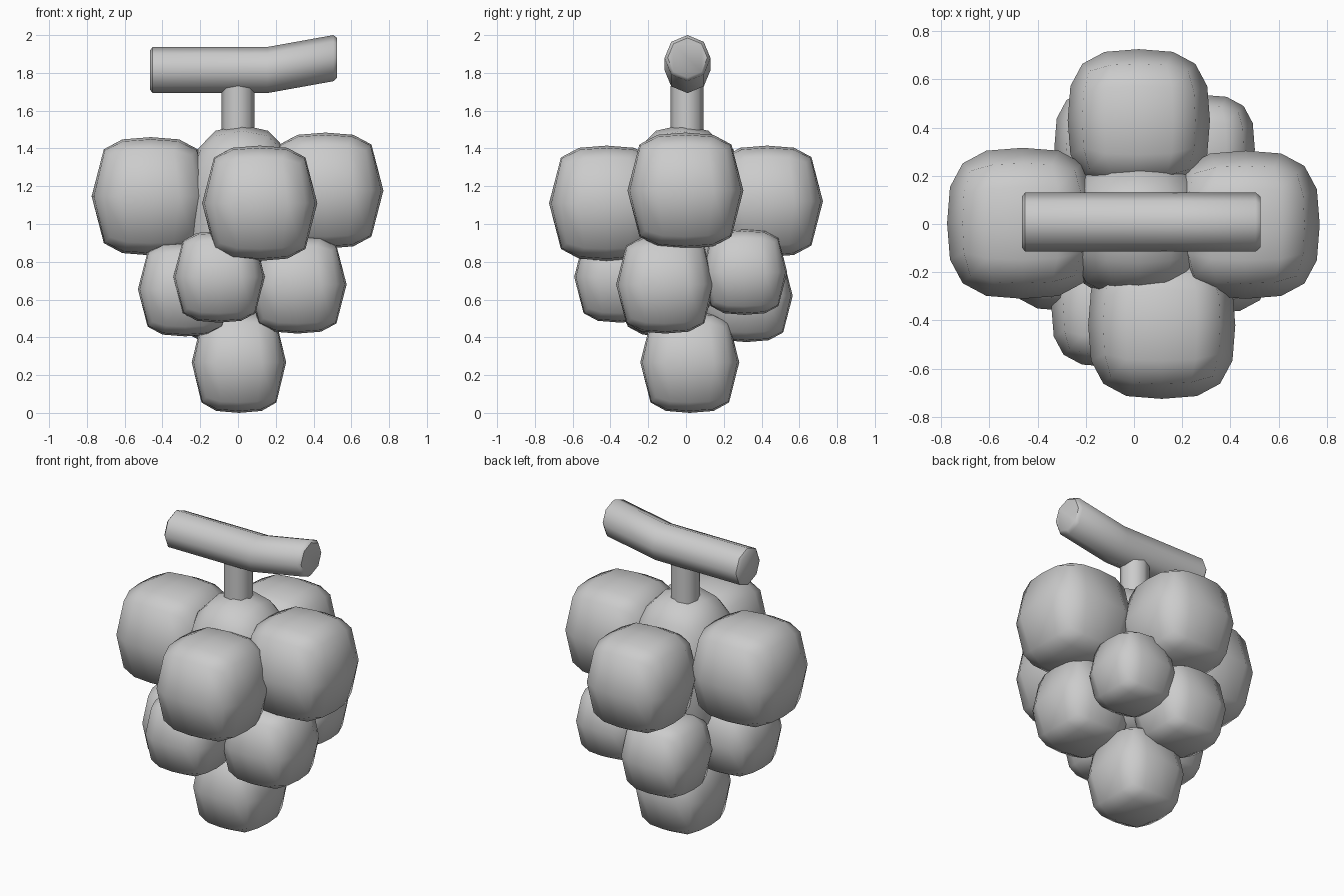
import bpy, bmesh, math
from mathutils import Vector

if "Cube" in bpy.data.objects:
    bpy.data.objects.remove(bpy.data.objects["Cube"])


def finish(bm, name, angle=None):
    bmesh.ops.recalc_face_normals(bm, faces=bm.faces)
    me = bpy.data.meshes.new(name)
    bm.to_mesh(me)
    bm.free()
    ob = bpy.data.objects.new(name, me)
    bpy.context.collection.objects.link(ob)
    if angle is None:
        for p in me.polygons:
            p.use_smooth = True
    else:
        bpy.ops.object.select_all(action='DESELECT')
        ob.select_set(True)
        bpy.context.view_layer.objects.active = ob
        bpy.ops.object.shade_smooth_by_angle(angle=math.radians(angle))
    return ob


def rounded_block(name, center, half, power=3.0, z_cuts=(0,)):
    """Sliced cube pushed out to a superellipsoid."""
    bm = bmesh.new()
    bmesh.ops.create_cube(bm, size=2)
    for axis, cuts in enumerate(((-.5, 0, .5), (-.5, 0, .5), z_cuts)):
        for c in cuts:
            co, no = Vector(), Vector()
            co[axis], no[axis] = c, 1
            bmesh.ops.bisect_plane(bm, geom=bm.verts[:] + bm.edges[:] + bm.faces[:],
                                   plane_co=co, plane_no=no)
    for v in bm.verts:
        n = sum(abs(a) ** power for a in v.co) ** (1 / power)
        v.co = Vector(v.co[i] / n * half[i] + center[i] for i in range(3))
    return finish(bm, name)


def tube(name, rings, sides=8):
    """Loft rings given as (list of points) and cap both ends."""
    bm = bmesh.new()
    loops = [[bm.verts.new(p) for p in r] for r in rings]
    for a, b in zip(loops, loops[1:]):
        for i in range(sides):
            j = (i + 1) % sides
            bm.faces.new((a[i], a[j], b[j], b[i]))
    bm.faces.new(loops[0])
    bm.faces.new(loops[-1])
    return finish(bm, name, 50)


def circle(r, sides=8):
    return [(r * math.cos(2 * math.pi * i / sides), r * math.sin(2 * math.pi * i / sides))
            for i in range(sides)]


# Grapes: name, centre, half size
grapes = [
    ("upper_grape_left", (-.462, .003, 1.147), .313),
    ("upper_grape_right", (.463, -.003, 1.177), .307),
    ("upper_grape_front", (.115, -.42, 1.11), .305),
    ("upper_grape_back", (.02, .43, 1.12), .295),
    ("lower_grape_front", (-.10, -.35, .72), .242),
    ("lower_grape_right", (.315, -.11, .68), .26),
    ("lower_grape_left", (-.28, -.11, .655), .25),
    ("lower_grape_back_right", (.275, .31, .745), .226),
    ("lower_grape_back_left", (-.085, .32, .62), .245),
]
for name, c, h in grapes:
    rounded_block(name, c, (h, h, h))
rounded_block("bottom_grape", (.005, .02, .268), (.25, .262, .268))

# Tall core the grapes are gathered around
rounded_block("core", (.02, -.02, 1.02), (.30, .30, .505), 2.5, (-.5, 0, .5))

# Upright stem
tube("stem", [[(x, y + .005, z) for x, y in circle(.088)] for z in (1.35, 1.73)])

# Bent branch across the top, with small end bevels
branch = [(-.465, 1.815, .105), (-.452, 1.815, .122), (.155, 1.815, .122),
          (.505, 1.878, .122), (.525, 1.88, .105)]
tube("branch", [[(x, a + .008, z + b) for a, b in circle(r)] for x, z, r in branch])
